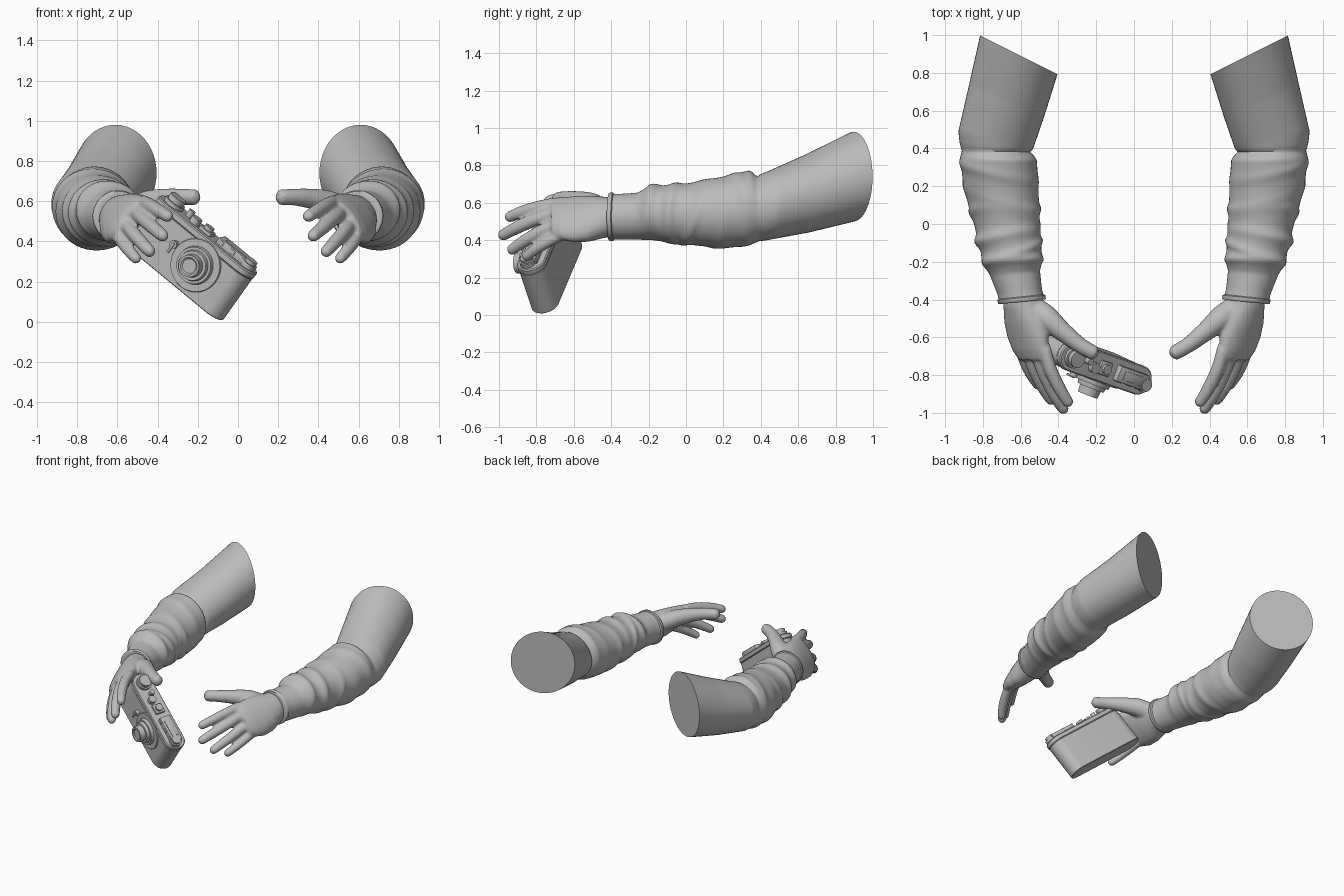
import bpy, bmesh, math
from mathutils import Vector, Matrix

old = bpy.data.objects.get("Cube")
if old:
    bpy.data.objects.remove(old, do_unlink=True)

grey = bpy.data.materials.new("plain grey")
grey.use_nodes = True
grey.diffuse_color = (0.5, 0.5, 0.5, 1)
grey.node_tree.nodes["Principled BSDF"].inputs["Base Color"].default_value = (0.5, 0.5, 0.5, 1)


def finish(name, bm, angle=40, matrix=None):
    bmesh.ops.recalc_face_normals(bm, faces=bm.faces)
    mesh = bpy.data.meshes.new(name)
    bm.to_mesh(mesh)
    bm.free()
    mesh.materials.append(grey)
    ob = bpy.data.objects.new(name, mesh)
    bpy.context.collection.objects.link(ob)
    if matrix:
        ob.matrix_world = matrix
    bpy.ops.object.select_all(action="DESELECT")
    ob.select_set(True)
    bpy.context.view_layer.objects.active = ob
    bpy.ops.object.shade_smooth_by_angle(angle=math.radians(angle))
    return ob


def mirror(ob):
    mod = ob.modifiers.new("both_sides", "MIRROR")
    mod.use_mirror_merge = False


def loft(bm, rings):
    loops = [[bm.verts.new(p) for p in ring] for ring in rings]
    n = len(loops[0])
    for a, b in zip(loops, loops[1:]):
        for i in range(n):
            j = (i + 1) % n
            bm.faces.new((a[i], a[j], b[j], b[i]))
    bm.faces.new(loops[0])
    bm.faces.new(loops[-1])


def ellipse(c, u, v, n=24):
    return [Vector(c) + u * math.cos(2 * math.pi * i / n) + v * math.sin(2 * math.pi * i / n)
            for i in range(n)]


def blend(keys, t):
    # Linear reading of a descending key table
    for a, b in zip(keys, keys[1:]):
        if b[0] <= t <= a[0]:
            k = (a[0] - t) / (a[0] - b[0])
            return [p + (q - p) * k for p, q in zip(a, b)]
    return list(keys[-1])


# Sleeve: y, centre x, centre z, half width, half height, slant
sleeve_keys = [
    (0.895, 0.61, 0.74, 0.205, 0.24, 0.5),
    (0.65, 0.675, 0.65, 0.2, 0.21, 0.4),
    (0.45, 0.73, 0.588, 0.2, 0.185, 0.2),
    (0.385, 0.73, 0.57, 0.188, 0.178, 0.02),
    (0.34, 0.715, 0.573, 0.2, 0.2, 0),
    (0.2, 0.705, 0.548, 0.2, 0.192, 0),
    (0.0, 0.675, 0.54, 0.172, 0.162, 0),
    (-0.2, 0.64, 0.545, 0.155, 0.142, -0.05),
    (-0.26, 0.63, 0.528, 0.132, 0.125, -0.1),
    (-0.36, 0.605, 0.525, 0.118, 0.122, -0.1),
    (-0.41, 0.592, 0.525, 0.12, 0.122, -0.1)]
# Cloth folds: y, lean across the arm, strength, width, angle of the deepest part
folds = [(0.28, 0.25, 0.012, 0.03, 0.5), (0.13, -0.3, 0.012, 0.03, 3.5),
         (0.03, 0.3, 0.014, 0.025, 5.2), (-0.06, -0.2, 0.022, 0.03, 0.2),
         (-0.13, 0.3, 0.014, 0.02, 2.5), (-0.2, -0.1, 0.016, 0.022, 1.2),
         (0.385, 0.05, -0.012, 0.014, 1.6)]
steps, sides = 110, 48
rings = []
for s in range(steps + 1):
    y, cx, cz, hw, hh, slant = blend(sleeve_keys, 0.895 - 1.305 * s / steps)
    ring = []
    for i in range(sides):
        a = 2 * math.pi * i / sides
        swell = sum(amp * math.exp(-((y - fy - lean * hw * math.cos(a + at)) / wide) ** 2)
                    * (0.6 + 0.4 * math.cos(a - at)) for fy, lean, amp, wide, at in folds)
        x = (hw + swell) * math.cos(a)
        ring.append(Vector((cx + x, y + slant * x, cz + (hh + swell * 0.7) * math.sin(a))))
    rings.append(ring)
bm = bmesh.new()
loft(bm, rings)
mirror(finish("sleeves", bm, 50))

# Cuff bands
bm = bmesh.new()
X, Z = Vector((1, -0.1, 0)), Vector((0, 0, 1))
loft(bm, [ellipse((0.592 + 0.2 * d, -0.412 + d, 0.525), X * r, Z * (r + 0.002), sides)
          for d, r in ((0, 0.105), (0, 0.122), (0.006, 0.127), (0.022, 0.127), (0.028, 0.118))])
mirror(finish("cuffs", bm, 50))


# Hands: palm and fingers fused into one skin
def tube(bm, pts, radii):
    pts = [Vector(p) for p in pts]
    fine, size = [], []
    for k in range(len(pts) - 1):
        p0, p3 = pts[max(k - 1, 0)], pts[min(k + 2, len(pts) - 1)]
        for t in (0, 0.25, 0.5, 0.75):
            p, q = pts[k], pts[k + 1]
            fine.append(0.5 * (2 * p + (q - p0) * t + (2 * p0 - 5 * p + 4 * q - p3) * t * t
                               + (3 * p - p0 - 3 * q + p3) * t ** 3))
            size.append(radii[k] + (radii[k + 1] - radii[k]) * t)
    end, r = pts[-1], radii[-1]
    way = (end - fine[-1]).normalized()
    for e in (0, 0.4, 0.7, 0.9, 0.98):
        fine.append(end - way * r * (1 - e))
        size.append(r * math.sqrt(1 - e * e))
    side = way.orthogonal().normalized()
    up = way.cross(side)
    loft(bm, [ellipse(p, side * s, up * s, 16) for p, s in zip(fine, size)])


bm = bmesh.new()
across, out = Vector((0.63, 0, -0.78)), Vector((0.78, 0, 0.63))
palm = [(-0.37, 0.588, 0.525, 0.108, 0.1), (-0.44, 0.585, 0.522, 0.118, 0.098),
        (-0.52, 0.575, 0.515, 0.142, 0.088), (-0.6, 0.562, 0.512, 0.148, 0.072),
        (-0.67, 0.547, 0.515, 0.136, 0.056), (-0.72, 0.535, 0.518, 0.11, 0.038)]
loft(bm, [ellipse((x, y, z), across * w, out * t) for y, x, z, w, t in palm])
fingers = [((0.475, -0.66, 0.595), (0.335, -0.965, 0.515), 0.036),
           ((0.515, -0.67, 0.552), (0.36, -1.0, 0.415), 0.037),
           ((0.562, -0.66, 0.495), (0.425, -0.95, 0.335), 0.036),
           ((0.602, -0.63, 0.442), (0.495, -0.87, 0.3), 0.033)]
for base, tip, r in fingers:
    base, tip = Vector(base), Vector(tip)
    bend = [base.lerp(tip, t) + out * lift for t, lift in ((0, 0), (0.35, 0.022), (0.7, 0.02), (1, 0))]
    tube(bm, bend, (r + 0.002, r, r * 0.95, r * 0.78))
# Thumb and its fleshy root
tube(bm, [(0.56, -0.44, 0.54), (0.46, -0.5, 0.585), (0.37, -0.575, 0.61),
          (0.28, -0.645, 0.62), (0.19, -0.695, 0.618)], (0.075, 0.068, 0.052, 0.042, 0.038))
hands = finish("hands", bm, 180)
mod = hands.modifiers.new("fuse", "REMESH")
mod.mode, mod.voxel_size, mod.use_smooth_shade = "VOXEL", 0.009, True
mod = hands.modifiers.new("soften", "SMOOTH")
mod.factor, mod.iterations = 0.5, 5
mirror(hands)

# Camera frame: local x along the body, y to its top, z out of its lens
along = Vector((0.745, -0.26, -0.615)).normalized()
front = Vector((-0.364, -0.931, -0.048))
front = (front - along * front.dot(along)).normalized()
top = front.cross(along)
frame = Matrix((along, top, front)).transposed().to_4x4()
frame.translation = Vector((-0.23, -0.728, 0.318))


def rod(name, x, y, z, r, depth, axis="y", r2=None, sides=32):
    # Upright on the top plate (y) or pointing out of the front (z)
    bm = bmesh.new()
    bmesh.ops.create_cone(bm, cap_ends=True, segments=sides, radius1=r, radius2=r2 or r, depth=depth)
    spin = Matrix.Rotation(-math.pi / 2, 4, "X") if axis == "y" else Matrix()
    bm.transform(Matrix.Translation((x, y, z)) @ spin)
    return finish(name, bm, 35, frame)


def block(name, x, y, z, sx, sy, sz, bevel=0.006):
    bm = bmesh.new()
    bmesh.ops.create_cube(bm, size=1)
    bm.transform(Matrix.Translation((x, y, z)) @ Matrix.Diagonal((sx, sy, sz, 1)))
    bmesh.ops.bevel(bm, geom=bm.edges[:], offset=bevel, segments=2, affect="EDGES", profile=0.5)
    return finish(name, bm, 35, frame)


def shell(name, half, r, y0, y1, edge):
    # Round-ended slab with softened rims
    def ring(y, inset):
        q = r - inset
        return [Vector(((half - r) * (1 if i < 16 else -1) + q * math.sin(math.pi * (i % 16) / 15) * (1 if i < 16 else -1),
                        y, q * math.cos(math.pi * (i % 16) / 15) * (1 if i < 16 else -1))) for i in range(32)]
    bm = bmesh.new()
    loft(bm, [ring(y0, edge), ring(y0 + edge, 0), ring(y1 - edge, 0), ring(y1, edge)])
    return finish(name, bm, 35, frame)


shell("camera_body", 0.315, 0.076, -0.15, 0.115, 0.004)
shell("camera_top_plate", 0.318, 0.079, 0.113, 0.15, 0.006)

# Top controls
block("finder_housing", 0.165, 0.164, 0, 0.2, 0.045, 0.085)
block("finder_panel", 0.165, 0.187, 0, 0.13, 0.008, 0.05, 0.002)
block("accessory_shoe", -0.015, 0.157, 0, 0.075, 0.02, 0.075)
rod("shoe_dial", -0.015, 0.17, 0, 0.026, 0.03)
rod("rewind_base", 0.262, 0.16, 0.01, 0.042, 0.03)
rod("rewind_knob", 0.262, 0.18, 0.01, 0.033, 0.025)
rod("speed_dial", -0.09, 0.165, 0.015, 0.028, 0.035)
rod("shutter_button", -0.14, 0.165, -0.01, 0.018, 0.045)
rod("winding_base", -0.235, 0.158, 0, 0.055, 0.025)
rod("winding_knob", -0.235, 0.178, 0, 0.045, 0.04)

# Front: lens in stepped rings, windows and a small lever
for name, z, r, depth, r2 in (("lens_mount", 0.08, 0.135, 0.008, 0.132),
                              ("lens_flange", 0.092, 0.098, 0.03, 0.092),
                              ("lens_ring", 0.115, 0.08, 0.03, 0.074),
                              ("lens_barrel", 0.14, 0.06, 0.05, 0.056)):
    rod(name, 0.06, 0.005, z, r, depth, "z", r2)
bm = bmesh.new()
loft(bm, [ellipse((0.06, 0.005, z), X.xzz * r, Vector((0, r, 0)), 32)
          for z, r in ((0.16, 0.056), (0.172, 0.055), (0.172, 0.044), (0.163, 0.034))])
finish("lens_rim", bm, 35, frame)
for i, x in enumerate((0.09, 0.165, 0.235)):
    block(f"finder_window_{i + 1}", x, 0.168, 0.043, 0.03, 0.022, 0.008, 0.002)
rod("lever_pivot", -0.09, 0.02, 0.09, 0.02, 0.03, "z")
block("lever_arm", -0.09, 0.0, 0.105, 0.014, 0.06, 0.012, 0.004)
